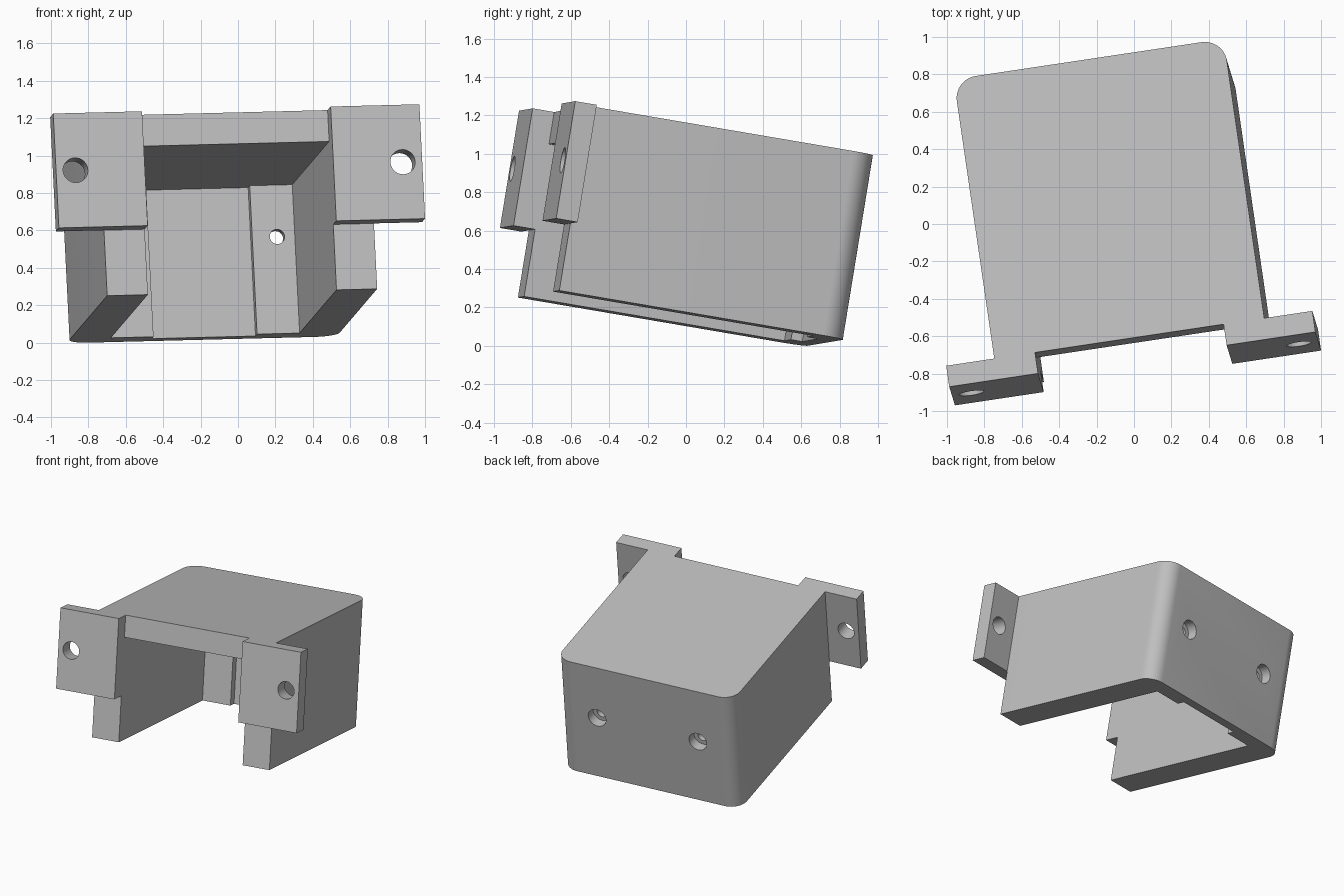
import bpy, bmesh, math
from mathutils import Matrix, Vector

if "Cube" in bpy.data.objects:
    bpy.data.objects.remove(bpy.data.objects["Cube"], do_unlink=True)

# Main dimensions (local frame: x width, y depth, z up, z = 0 at the roof top)
HALF, INNER, TIP = 0.73, 0.51, 0.99       # outer wall, inner wall, flange tip
PLATE, BACK, HEIGHT = 0.115, 1.645, 0.975  # flange thickness, rear face, height
ROOF, RADIUS = 0.17, 0.12
FLANGE_H = 0.62

grey = bpy.data.materials.new("plain grey")
grey.use_nodes = True
colour = (0.52, 0.52, 0.52, 1)
grey.diffuse_color = colour
grey.node_tree.nodes["Principled BSDF"].inputs["Base Color"].default_value = colour


def new_object(name, bm):
    bmesh.ops.recalc_face_normals(bm, faces=bm.faces)
    mesh = bpy.data.meshes.new(name)
    bm.to_mesh(mesh)
    bm.free()
    mesh.materials.append(grey)
    obj = bpy.data.objects.new(name, mesh)
    bpy.context.collection.objects.link(obj)
    return obj


def prism(name, outline, low, high):
    """Extrude a plan outline between two heights."""
    bm = bmesh.new()
    face = bm.faces.new([bm.verts.new((x, y, low)) for x, y in outline])
    top = bmesh.ops.extrude_face_region(bm, geom=[face])["geom"]
    verts = [v for v in top if isinstance(v, bmesh.types.BMVert)]
    bmesh.ops.translate(bm, verts=verts, vec=(0, 0, high - low))
    return new_object(name, bm)


def drill(name, x, z, radius, y0, y1):
    """Round cutter along the depth axis."""
    bm = bmesh.new()
    place = Matrix.Translation((x, (y0 + y1) / 2, z)) @ Matrix.Rotation(math.pi / 2, 4, 'X')
    bmesh.ops.create_cone(bm, cap_ends=True, segments=32, radius1=radius,
                          radius2=radius, depth=y1 - y0, matrix=place)
    return new_object(name, bm)


def combine(target, other, operation):
    mod = target.modifiers.new("combine", 'BOOLEAN')
    mod.operation, mod.solver, mod.object = operation, 'EXACT', other
    bpy.context.view_layer.objects.active = target
    bpy.ops.object.modifier_apply(modifier=mod.name)
    bpy.data.objects.remove(other, do_unlink=True)


# Housing with two rounded rear corners
steps = 12
arc = [(HALF - RADIUS + RADIUS * math.cos(a), BACK - RADIUS + RADIUS * math.sin(a))
       for a in (math.pi / 2 * i / steps for i in range(steps + 1))]
right_side = [(HALF, PLATE)] + arc
left_side = [(-x, y) for x, y in reversed(right_side)]
housing = prism("bracket_housing", right_side + left_side, -HEIGHT, 0)

# Cavity open to the front and below, with a shallow recess in the rear wall
half_cavity = [(INNER, -0.1), (INNER, 1.505), (0.28, 1.505), (0.28, 1.565)]
cavity = prism("cavity_cutter",
               half_cavity + [(-x, y) for x, y in reversed(half_cavity)], -1.2, -ROOF)
combine(housing, cavity, 'DIFFERENCE')

for side in (-1, 1):
    # Mounting flange and its screw hole
    a, b = side * INNER, side * TIP
    flange = prism("flange", [(a, 0), (b, 0), (b, PLATE), (a, PLATE)], -FLANGE_H, 0)
    combine(flange, drill("screw_cutter", side * 0.885, -0.31, 0.067, -0.1, 0.3), 'DIFFERENCE')
    combine(housing, flange, 'UNION')
    # Counterbored hole through the rear wall
    combine(housing, drill("bore_cutter", side * 0.415, -0.45, 0.04, 1.4, 1.8), 'DIFFERENCE')
    combine(housing, drill("counterbore_cutter", side * 0.415, -0.45, 0.073, 1.565, 1.8),
            'DIFFERENCE')

# Tilted resting pose
u = Vector((0.9886, 0.148, 0.025)).normalized()
v = Vector((-0.142, 0.9755, -0.166))
v = (v - u * u.dot(v)).normalized()
pose = Matrix((u, v, u.cross(v))).transposed().to_4x4()
housing.data.transform(Matrix.Translation((-0.009, -0.7235, 1.25)) @ pose)

# Rest exactly on the ground
lowest = min(p.co.z for p in housing.data.vertices)
housing.data.transform(Matrix.Translation((0, 0, -lowest)))

bpy.ops.object.select_all(action='DESELECT')
housing.select_set(True)
bpy.context.view_layer.objects.active = housing
bpy.ops.object.shade_smooth_by_angle(angle=math.radians(30))
